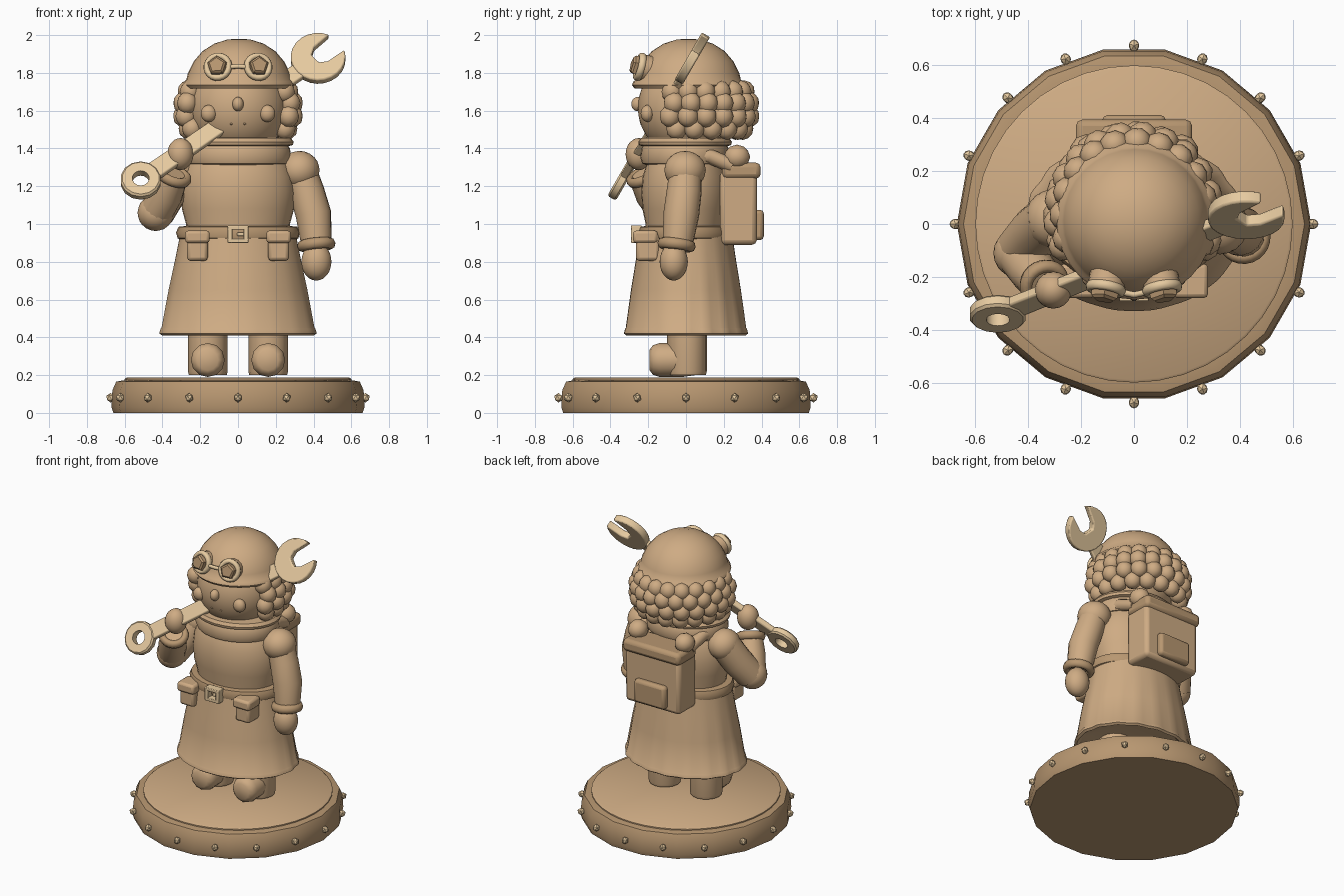
import bpy, bmesh, math
from mathutils import Vector, Matrix

if "Cube" in bpy.data.objects:
    bpy.data.objects.remove(bpy.data.objects["Cube"])

pi, sin, cos = math.pi, math.sin, math.cos


def make_mat(name, color):
    m = bpy.data.materials.new(name)
    m.diffuse_color = (*color, 1)
    m.use_nodes = True
    m.node_tree.nodes["Principled BSDF"].inputs["Base Color"].default_value = m.diffuse_color
    return m


# Tan body with a paler metal
TAN = make_mat("tan", (0.62, 0.41, 0.23))
BROWN = make_mat("brown", (0.48, 0.31, 0.165))
PALE = make_mat("pale", (0.79, 0.59, 0.35))
PALE_PARTS = ("wrench", "base_studs", "buckle", "goggle_rim", "goggle_bridge")
BROWN_PARTS = ("base", "belt", "left_cuff", "right_cuff", "backpack_flap", "backpack_pocket", "goggle_lens")


def finish(name, bm, angle=40, bevel=0, mat=None):
    """Turn a bmesh into a smooth-by-angle object, optionally bevelled."""
    if mat is not None:
        bm.transform(mat)
    bmesh.ops.recalc_face_normals(bm, faces=bm.faces)
    me = bpy.data.meshes.new(name)
    bm.to_mesh(me)
    bm.free()
    if name.startswith(PALE_PARTS):
        me.materials.append(PALE)
    elif name != "base_top" and name.startswith(BROWN_PARTS):
        me.materials.append(BROWN)
    else:
        me.materials.append(TAN)
    ob = bpy.data.objects.new(name, me)
    bpy.context.collection.objects.link(ob)
    if bevel:
        m = ob.modifiers.new("bevel", "BEVEL")
        m.width, m.segments = bevel, 2
    bpy.ops.object.select_all(action="DESELECT")
    ob.select_set(True)
    bpy.context.view_layer.objects.active = ob
    bpy.ops.object.shade_smooth_by_angle(angle=math.radians(angle))
    return ob


def loft(bm, rings, closed=False):
    """Skin a list of point rings; cap both ends or join them into a loop."""
    vs = [[bm.verts.new(p) for p in r] for r in rings]
    n = len(vs[0])
    for a, b in zip(vs, vs[1:] + (vs[:1] if closed else [])):
        for i in range(n):
            bm.faces.new((a[i], a[(i + 1) % n], b[(i + 1) % n], b[i]))
    if not closed:
        bm.faces.new(vs[0])
        bm.faces.new(vs[-1])


def lathe(name, profile, segs=32, sy=1, loc=(0, 0, 0), mod=None, angle=40):
    bm = bmesh.new()
    rings = []
    for r, z in profile:
        ang = [2 * pi * i / segs for i in range(segs)]
        ks = [r * (mod(a, z) if mod else 1) for a in ang]
        rings.append([(loc[0] + k * cos(a), loc[1] + k * sin(a) * sy, loc[2] + z) for a, k in zip(ang, ks)])
    loft(bm, rings)
    return finish(name, bm, angle)


def tube(name, pts, radii, segs=16, angle=50):
    bm = bmesh.new()
    pts = [Vector(p) for p in pts]
    rings = []
    for i, p in enumerate(pts):
        d = (pts[min(i + 1, len(pts) - 1)] - pts[max(i - 1, 0)]).normalized()
        u = d.cross(Vector((0.3, 1, 0.1)) if abs(d.y) < 0.85 else Vector((1, 0, 0))).normalized()
        v = d.cross(u)
        rings.append([p + radii[i] * (u * cos(2 * pi * k / segs) + v * sin(2 * pi * k / segs)) for k in range(segs)])
    loft(bm, rings)
    return finish(name, bm, angle)


def add_ball(bm, loc, size, rotz=0, sub=2):
    m = Matrix.Translation(loc) @ Matrix.Rotation(rotz, 4, "Z") @ Matrix.Diagonal((*size, 1))
    bmesh.ops.create_icosphere(bm, subdivisions=sub, radius=1, matrix=m)


def ball(name, loc, size, sub=3):
    bm = bmesh.new()
    add_ball(bm, loc, size, sub=sub)
    return finish(name, bm, 60)


def box(name, x, y, z, bevel=0.015):
    """Box from (min, max) pairs."""
    bm = bmesh.new()
    c = [(a + b) / 2 for a, b in (x, y, z)]
    s = [b - a for a, b in (x, y, z)]
    bmesh.ops.create_cube(bm, size=1, matrix=Matrix.Translation(c) @ Matrix.Diagonal((*s, 1)))
    return finish(name, bm, bevel=bevel)


def ring(name, loc, axis, R, r, segs=24, sides=8):
    bm = bmesh.new()
    sec = [2 * pi * k / sides for k in range(sides)]
    ang = [2 * pi * i / segs for i in range(segs)]
    loft(bm, [[((R + r * cos(b)) * cos(a), (R + r * cos(b)) * sin(a), r * 1.2 * sin(b)) for a in ang] for b in sec], True)
    q = Vector((0, 0, 1)).rotation_difference(Vector(axis)).to_matrix().to_4x4()
    return finish(name, bm, 60, mat=Matrix.Translation(loc) @ q)


def plate(name, outline, t, mat, bevel=0.008):
    bm = bmesh.new()
    loft(bm, [[(x, y, z) for x, y in outline] for z in (-t / 2, t / 2)])
    return finish(name, bm, 35, bevel, mat)


# Display base with a raised disc and sixteen studs
lathe("base", [(0.66, 0), (0.67, 0.03), (0.665, 0.12), (0.645, 0.165), (0.61, 0.172)], 18, angle=30)
lathe("base_top", [(0.6, 0.15), (0.6, 0.18), (0.59, 0.187)], 40)
bm = bmesh.new()
for i in range(16):
    a = pi * i / 8
    add_ball(bm, (0.675 * cos(a), 0.675 * sin(a), 0.08), (0.025, 0.022, 0.025), a, 1)
finish("base_studs", bm, 20)

# Legs and boots
for s, side in ((-1, "right"), (1, "left")):
    lathe(side + "_leg", [(0.1, 0.2), (0.105, 0.22), (0.105, 0.46)], 16, loc=(0.16 * s, 0.005, 0))
    tube(side + "_boot", [(0.16 * s, y, 0.28) for y in (-0.192, -0.175, -0.14, -0.02, 0.05)],
         [0.055, 0.078, 0.09, 0.09, 0.08], 12)

# Skirt pleated at the back, with hem
def pleat(a, z):
    return 1 + 0.012 * cos(18 * a) * max(0, (0.95 - z) / 0.5) * (1 if sin(a) > -0.1 else 0.25)
lathe("skirt", [(0.37, 0.43), (0.395, 0.41), (0.412, 0.42), (0.405, 0.445), (0.40, 0.45), (0.365, 0.65), (0.33, 0.82), (0.305, 0.95)],
      72, 0.8, mod=pleat)

# Torso, belt, collar
lathe("torso", [(0.27, 0.93), (0.275, 1.0), (0.297, 1.08), (0.305, 1.17), (0.295, 1.25), (0.26, 1.34), (0.2, 1.4)], 32, 0.76, (0, -0.005, 0))
lathe("belt", [(0.29, 0.91), (0.32, 0.925), (0.328, 0.955), (0.315, 0.985), (0.27, 0.99)], 32, 0.76, (0, -0.005, 0))
lathe("collar", [(0.2, 1.3), (0.27, 1.32), (0.282, 1.35), (0.275, 1.40), (0.268, 1.412), (0.29, 1.418), (0.295, 1.435), (0.28, 1.455), (0.18, 1.46)],
      32, 0.84, (0, -0.005, 0))

# Buckle frame and pin
for i, (x, z) in enumerate((((-0.055, 0.055), (0.97, 0.992)), ((-0.055, 0.055), (0.90, 0.922)),
                            ((-0.055, -0.03), (0.90, 0.992)), ((0.03, 0.055), (0.90, 0.992)))):
    box(f"buckle_bar_{i}", x, (-0.292, -0.235), z, 0.004)
box("buckle_pin", (-0.005, 0.04), (-0.28, -0.24), (0.937, 0.955), 0.004)

# Belt pouches
for s in (-1, 1):
    x = 0.215 * s
    box("pouch", (x - 0.055, x + 0.055), (-0.265, -0.14), (0.805, 0.95), 0.018)
    box("pouch_flap", (x - 0.065, x + 0.065), (-0.28, -0.15), (0.9, 0.965), 0.016)

# Backpack
box("backpack", (-0.21, 0.21), (0.18, 0.375), (0.89, 1.28), 0.025)
box("backpack_flap", (-0.22, 0.22), (0.19, 0.395), (1.24, 1.325), 0.025)
box("backpack_pocket", (-0.12, 0.12), (0.35, 0.412), (0.915, 1.075), 0.02)
for s in (-1, 1):
    ball("strap_knot", (0.18 * s, 0.27, 1.355), (0.065, 0.07, 0.065), 2)
    tube("shoulder_strap", [(0.19 * s, 0.24, 1.31), (0.21 * s, 0.12, 1.36), (0.22 * s, 0, 1.35)], [0.04] * 3, 8)

# Hanging left arm
ball("left_shoulder", (0.325, -0.005, 1.285), (0.107, 0.11, 0.102))
tube("left_sleeve", [(0.325, 0, 1.3), (0.365, -0.01, 1.17), (0.40, -0.025, 1.05), (0.415, -0.045, 0.89)], [0.085, 0.093, 0.095, 0.08])
ring("left_cuff", (0.415, -0.05, 0.89), (0.1, -0.12, -1), 0.077, 0.025)
ball("left_hand", (0.415, -0.065, 0.8), (0.08, 0.075, 0.1))

# Raised right arm
ball("right_shoulder", (-0.31, 0.02, 1.285), (0.102, 0.11, 0.102))
tube("right_upper_sleeve", [(-0.31, 0.02, 1.29), (-0.37, -0.03, 1.17), (-0.43, -0.1, 1.06)], [0.1, 0.1, 0.095])
ball("right_elbow", (-0.435, -0.11, 1.06), (0.097, 0.095, 0.097))
tube("right_lower_sleeve", [(-0.435, -0.11, 1.06), (-0.38, -0.18, 1.16), (-0.335, -0.235, 1.27)], [0.09, 0.09, 0.075])
ring("right_cuff", (-0.34, -0.225, 1.255), (0.3, -0.4, 0.8), 0.073, 0.024)
ball("right_hand", (-0.305, -0.25, 1.37), (0.07, 0.07, 0.085))

# Wrench: flat plate in a plane tilted 60 degrees about x, drawn along its own length
W = Matrix.Translation((-0.515, -0.34, 1.23)) @ Matrix.Rotation(pi / 3, 4, "X") @ Matrix.Rotation(math.radians(38.5), 4, "Z")
L = 1.2
plate("wrench_handle", [(0.08, -0.05), (L - 0.09, -0.045), (L - 0.09, 0.045), (0.08, 0.05)], 0.04, W)
bm = bmesh.new()
loft(bm, [[(r * cos(2 * pi * i / 14), r * sin(2 * pi * i / 14), z) for i in range(14)] for r, z in (
    (0.045, -0.026), (0.098, -0.026), (0.108, -0.016), (0.108, 0.016), (0.098, 0.026), (0.045, 0.026))], True)
finish("wrench_ring_end", bm, 35, mat=W)
o = math.radians(3)
arc = [(0.145 * cos(o + a), 0.145 * sin(o + a)) for a in (math.radians(25 + 310 * i / 20) for i in range(21))]
notch = [(x * cos(o) - y * sin(o), x * sin(o) + y * cos(o)) for x, y in ((0.02, -0.055), (-0.02, -0.03), (-0.02, 0.03), (0.02, 0.055))]
plate("wrench_jaw", arc + notch, 0.05, W @ Matrix.Translation((L, 0, 0)))

# Head and face
ball("head", (0, 0, 1.615), (0.26, 0.255, 0.26), 4)
ball("nose", (0, -0.255, 1.635), (0.03, 0.035, 0.038))
for s in (-1, 1):
    ball("cheek", (0.155 * s, -0.205, 1.585), (0.042, 0.035, 0.045))
    ball("mouth_dot", (0.035 * s, -0.236, 1.53), (0.009, 0.009, 0.006), 1)

# Curly hair in four staggered rows around the back
bm = bmesh.new()
for row, (R, z, n) in enumerate(((0.28, 1.7, 13), (0.305, 1.64, 14), (0.305, 1.57, 13), (0.275, 1.505, 12))):
    for i in range(n):
        a = math.radians(-22 + 224 * (i + 0.25 * (row % 2)) / (n - 0.75))
        add_ball(bm, (R * 0.95 * cos(a), 0.03 + R * sin(a), z), (0.055, 0.056, 0.06), a)
finish("curly_hair", bm, 60)

# Cap with rolled brim
lathe("cap", [(0.25, 1.72), (0.285, 1.718), (0.298, 1.735), (0.29, 1.755), (0.278, 1.765), (0.27, 1.8), (0.24, 1.86),
              (0.193, 1.915), (0.13, 1.955), (0.06, 1.977), (0.01, 1.98)], 32, 1, (0.005, 0.012, 0))

# Goggles with five-sided domed lenses and bridge
for s in (-1, 1):
    d = Vector((0.18 * s, -1, 0.25)).normalized()
    c = Vector((0.105 * s, -0.235, 1.83))
    tube("goggle_cup", [c - d * 0.06, c + d * 0.015], [0.07, 0.07])
    ring("goggle_rim", c + d * 0.01, d, 0.06, 0.017, 20)
    tube("goggle_lens", [c, c + d * 0.045, c + d * 0.055], [0.058, 0.052, 0.04], 5, 10)
tube("goggle_bridge", [(-0.06, -0.255, 1.83), (0, -0.268, 1.835), (0.06, -0.255, 1.83)], [0.012] * 3, 8)
